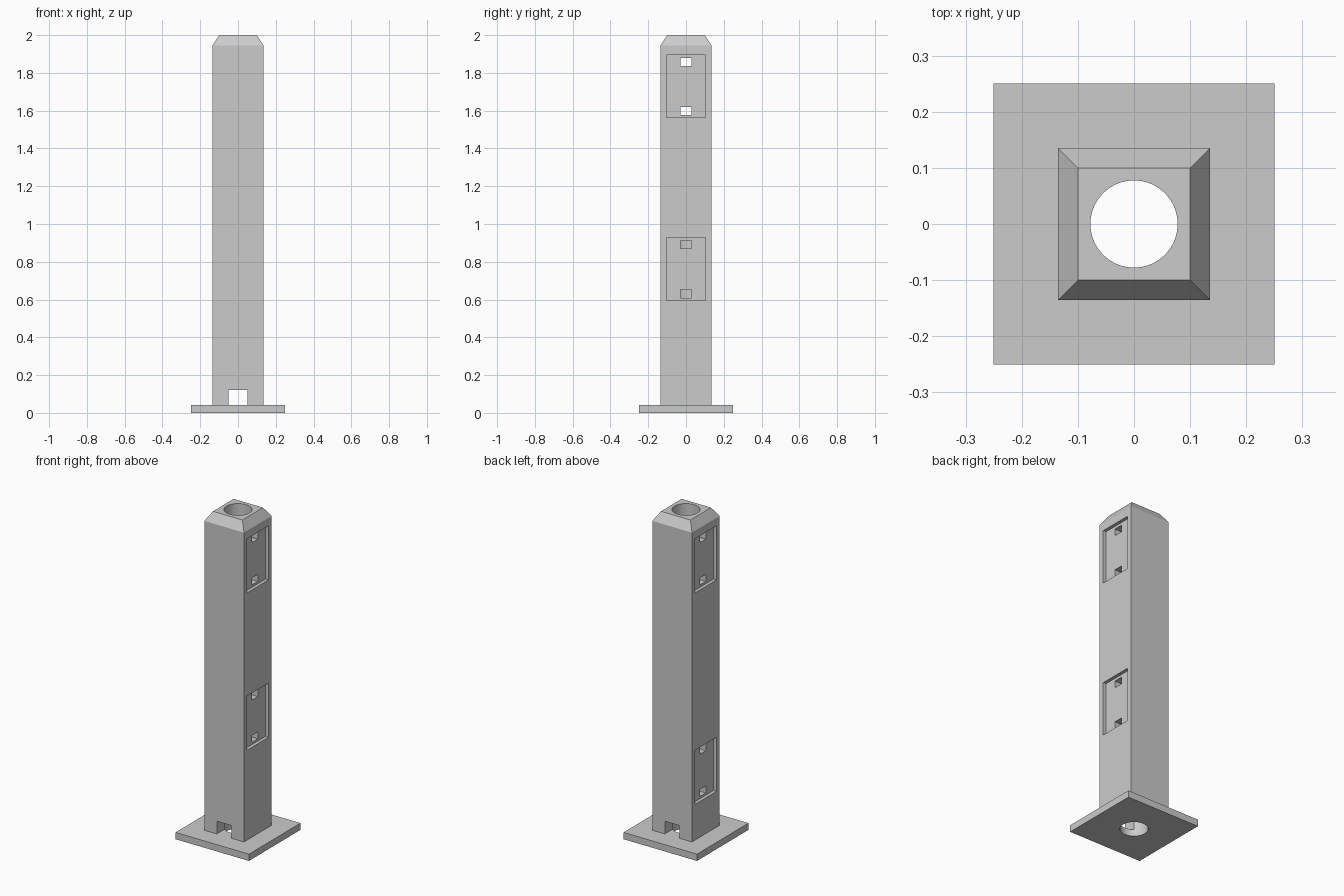
import bpy
import bmesh
from mathutils import Matrix

if "Cube" in bpy.data.objects:
    bpy.data.objects.remove(bpy.data.objects["Cube"], do_unlink=True)

# Main sizes
PLATE_HALF, PLATE_TOP = 0.25, 0.042
HALF, CAP_HALF, SHOULDER, TOP = 0.135, 0.10, 1.945, 2.0
BORE = 0.0777
RECESS_DEPTH = 0.02

grey = bpy.data.materials.new("plain_grey")
grey.use_nodes = True
colour = (0.6, 0.6, 0.6, 1)
grey.diffuse_color = colour
grey.node_tree.nodes["Principled BSDF"].inputs["Base Color"].default_value = colour


def add_box(bm, x, y, z):
    """Add a box given its (low, high) range on each axis."""
    size = [b - a for a, b in (x, y, z)]
    centre = [(a + b) / 2 for a, b in (x, y, z)]
    return bmesh.ops.create_cube(
        bm, size=1, matrix=Matrix.Translation(centre) @ Matrix.Diagonal((*size, 1)))["verts"]


def make_object(name, bm):
    mesh = bpy.data.meshes.new(name)
    bm.to_mesh(mesh)
    bm.free()
    mesh.materials.append(grey)
    obj = bpy.data.objects.new(name, mesh)
    bpy.context.collection.objects.link(obj)
    return obj


def box_object(name, x, y, z):
    bm = bmesh.new()
    add_box(bm, x, y, z)
    return make_object(name, bm)


def cut(target, cutters):
    """Subtract each cutter, apply the result and remove the cutters."""
    for cutter in cutters:
        mod = target.modifiers.new("cut", 'BOOLEAN')
        mod.operation, mod.solver, mod.object = 'DIFFERENCE', 'EXACT', cutter
    graph = bpy.context.evaluated_depsgraph_get()
    result = bpy.data.meshes.new_from_object(target.evaluated_get(graph))
    target.modifiers.clear()
    target.data = result
    for cutter in cutters:
        bpy.data.objects.remove(cutter, do_unlink=True)


def bore_cutter():
    bm = bmesh.new()
    bmesh.ops.create_cone(bm, cap_ends=True, segments=64, radius1=BORE, radius2=BORE,
                          depth=3, matrix=Matrix.Translation((0, 0, 1)))
    return make_object("bore_cutter", bm)


# Square base plate
plate = box_object("base_plate", (-PLATE_HALF, PLATE_HALF), (-PLATE_HALF, PLATE_HALF),
                   (0, PLATE_TOP))
cut(plate, [bore_cutter()])

# Square post with a tapered cap
bm = bmesh.new()
add_box(bm, (-HALF, HALF), (-HALF, HALF), (PLATE_TOP, SHOULDER))
top_face = max(bm.faces, key=lambda f: f.calc_center_median().z)
cap = bmesh.ops.extrude_discrete_faces(bm, faces=[top_face])["faces"][0]
bmesh.ops.translate(bm, verts=cap.verts, vec=(0, 0, TOP - SHOULDER))
for v in cap.verts:
    v.co.x *= CAP_HALF / HALF
    v.co.y *= CAP_HALF / HALF
bmesh.ops.recalc_face_normals(bm, faces=bm.faces)
post = make_object("post", bm)

# Bore and the drain notch running front to back
cutters = [bore_cutter(),
           box_object("notch_cutter", (-0.05, 0.05), (-0.3, 0.3), (0.0, 0.12))]

# Side recesses, each with an upper and a lower slot into the bore
for side, bottom in ((1, 1.563), (1, 0.595), (-1, 1.563), (-1, 0.262)):
    outer = side * (HALF + 0.05)
    recess_x = sorted((side * (HALF - RECESS_DEPTH), outer))
    slot_x = sorted((side * 0.04, outer))
    cutters.append(box_object("recess_cutter", recess_x, (-0.103, 0.103),
                              (bottom, bottom + 0.333)))
    for low in (0.014, 0.274):
        cutters.append(box_object("slot_cutter", slot_x, (-0.028, 0.028),
                                  (bottom + low, bottom + low + 0.043)))
cut(post, cutters)

# Smooth the round bore, keep every edge sharp
bpy.ops.object.select_all(action='DESELECT')
for obj in (plate, post):
    obj.select_set(True)
bpy.context.view_layer.objects.active = post
bpy.ops.object.shade_smooth_by_angle(angle=0.5)
